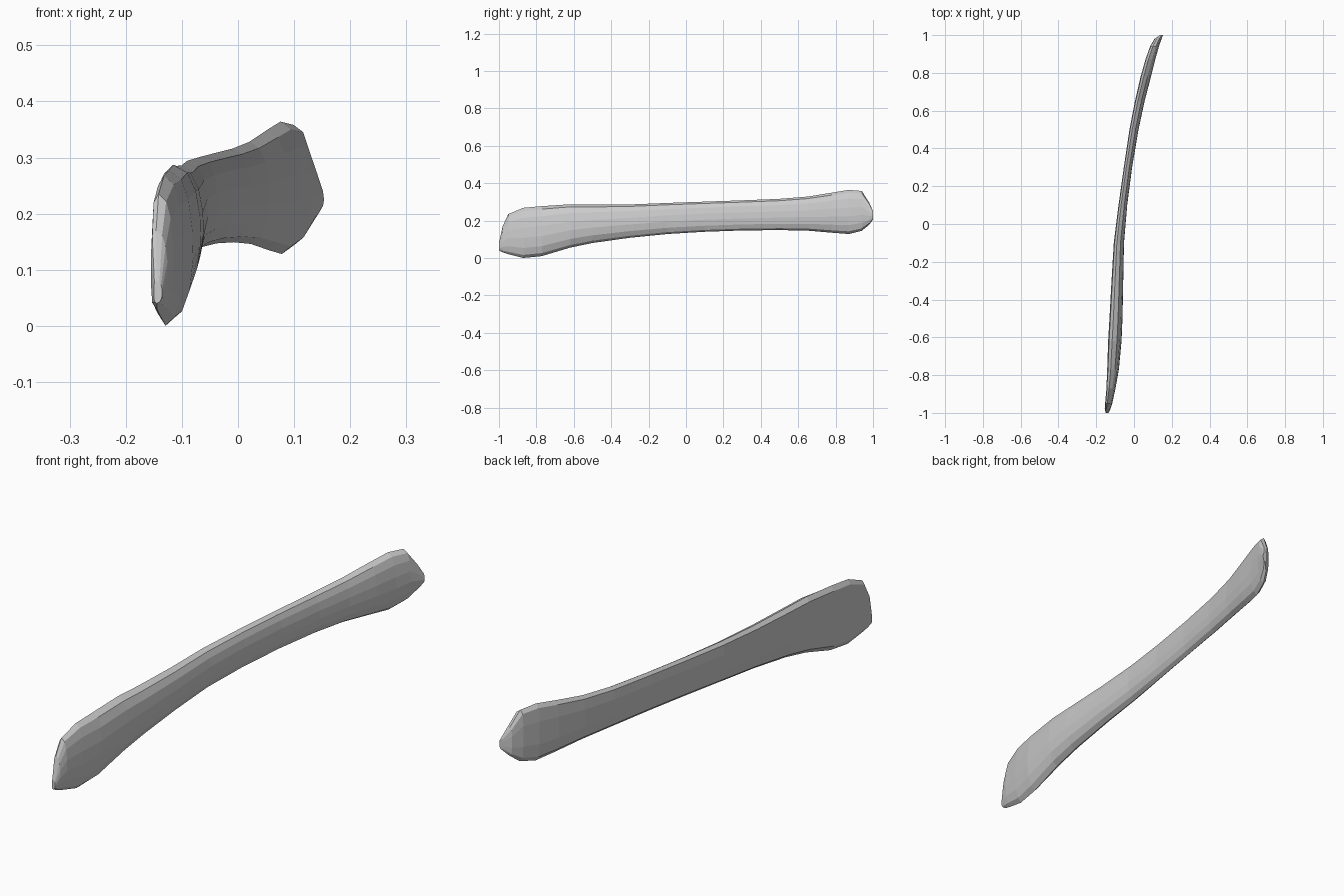
import bpy
import bmesh

cube = bpy.data.objects.get("Cube")
if cube:
    bpy.data.objects.remove(cube, do_unlink=True)

# Single bone colour
bone = bpy.data.materials.new("bone_grey")
bone.use_nodes = True
colour = (0.6, 0.6, 0.6, 1)
bone.diffuse_color = colour
bone.node_tree.nodes["Principled BSDF"].inputs["Base Color"].default_value = colour

# Stations along the shaft: y, x min, x max, z min, z max
stations = [
    (-1, -.15, -.135, .04, .08), (-.98, -.155, -.125, .03, .17),
    (-.95, -.153, -.115, .02, .235), (-.87, -.146, -.098, 0, .268),
    (-.77, -.142, -.08, .01, .277), (-.62, -.137, -.066, .055, .287),
    (-.5, -.13, -.061, .08, .285), (-.3, -.119, -.057, .108, .286),
    (-.1, -.107, -.053, .128, .294), (.1, -.082, -.036, .14, .301),
    (.3, -.054, -.01, .147, .308), (.5, -.024, .024, .149, .316),
    (.65, .005, .056, .146, .328), (.78, .035, .09, .135, .349),
    (.87, .06, .112, .128, .364), (.94, .085, .132, .145, .358),
    (.98, .108, .146, .178, .295), (1, .138, .153, .205, .25),
]

# Cross-section: flat inner side, rounded outer side (thickness, height)
section = [
    (0, .3), (.07, .08), (.35, 0), (.68, .06), (.9, .2), (1, .4),
    (.98, .6), (.87, .8), (.66, .94), (.3, 1), (.07, .93), (0, .7),
]

# Loft the shaft with closed ends
bm = bmesh.new()
rings = []
for y, x0, x1, z0, z1 in stations:
    rings.append([bm.verts.new((x0 + u * (x1 - x0), y, z0 + v * (z1 - z0)))
                  for u, v in section])
count = len(section)
for a, b in zip(rings, rings[1:]):
    for i in range(count):
        j = (i + 1) % count
        bm.faces.new((a[i], a[j], b[j], b[i]))
bm.faces.new(rings[0])
bm.faces.new(rings[-1])
bmesh.ops.recalc_face_normals(bm, faces=bm.faces[:])

mesh = bpy.data.meshes.new("bone_shaft")
bm.to_mesh(mesh)
bm.free()
mesh.materials.append(bone)
shaft = bpy.data.objects.new("bone_shaft", mesh)
bpy.context.collection.objects.link(shaft)
